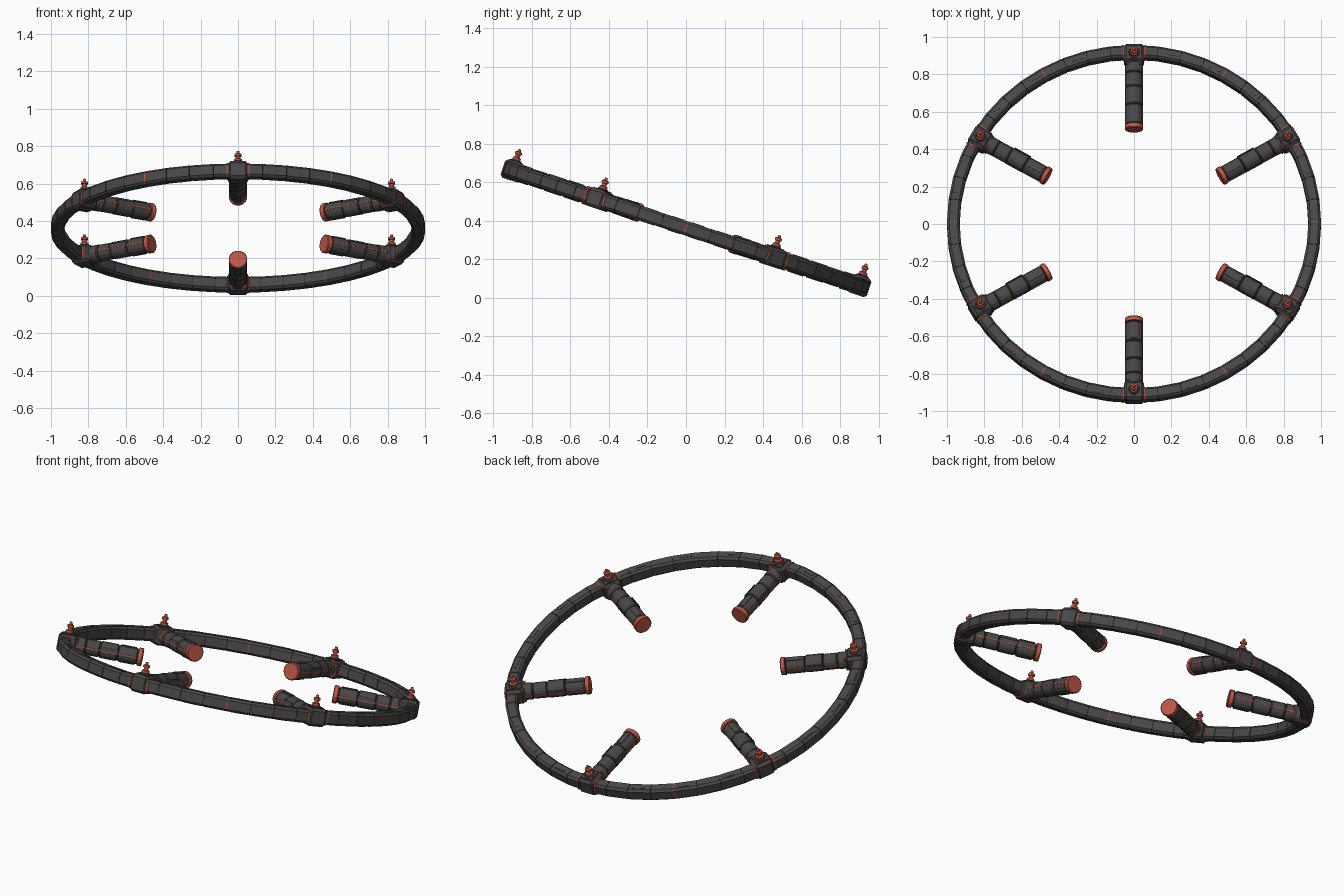
import bpy, bmesh, math
from mathutils import Matrix, Vector

if "Cube" in bpy.data.objects:
    bpy.data.objects.remove(bpy.data.objects["Cube"])

TILT = Matrix.Translation((0, 0, 0.362)) @ Matrix.Rotation(math.radians(-18.3), 4, 'X')
RING_R = 0.948


def material(name, col):
    m = bpy.data.materials.new(name)
    m.diffuse_color = (*col, 1)
    m.use_nodes = True
    m.node_tree.nodes["Principled BSDF"].inputs["Base Color"].default_value = m.diffuse_color
    return m


GREY = material("dark grey", (0.068, 0.064, 0.063))
BLACK = material("groove black", (0.022, 0.021, 0.021))
RED = material("coral red", (0.50, 0.095, 0.065))


def finish(bm, name, mats, matrix=Matrix()):
    bmesh.ops.recalc_face_normals(bm, faces=bm.faces)
    me = bpy.data.meshes.new(name)
    bm.to_mesh(me)
    bm.free()
    for m in mats:
        me.materials.append(m)
    ob = bpy.data.objects.new(name, me)
    bpy.context.collection.objects.link(ob)
    ob.matrix_world = TILT @ matrix
    return ob


def section(w, h, c):
    """Chamfered rectangle as (radial, height) points."""
    return [(w, h - c), (w - c, h), (c - w, h), (-w, h - c),
            (-w, c - h), (c - w, -h), (w - c, -h), (w, c - h)]


def arc_piece(bm, a0, a1, prof, r, mat=0):
    """Straight piece of ring between two angles in degrees."""
    loops = []
    for a in (a0, a1):
        c, s = math.cos(math.radians(a)), math.sin(math.radians(a))
        loops.append([bm.verts.new(((r + x) * c, (r + x) * s, z)) for x, z in prof])
    n = len(prof)
    faces = [bm.faces.new((loops[0][i], loops[0][(i + 1) % n],
                           loops[1][(i + 1) % n], loops[1][i])) for i in range(n)]
    faces += [bm.faces.new(loops[0]), bm.faces.new(loops[1])]
    for f in faces:
        f.material_index = mat


def lathe(name, prof, sides, mats, matrix):
    """Turned part along local z; prof rows are (radius, z, material of the band above)."""
    bm = bmesh.new()
    rows = [[bm.verts.new((r * math.cos((i + .5) * math.tau / sides),
                           r * math.sin((i + .5) * math.tau / sides), z))
             for i in range(sides)] for r, z, _ in prof]
    for k in range(len(rows) - 1):
        for i in range(sides):
            j = (i + 1) % sides
            f = bm.faces.new((rows[k][i], rows[k][j], rows[k + 1][j], rows[k + 1][i]))
            f.material_index = prof[k][2]
    bm.faces.new(rows[0]).material_index = prof[0][2]
    bm.faces.new(rows[-1]).material_index = prof[-1][2]
    return finish(bm, name, mats, matrix)


def box(name, size, centre, mat, matrix, bevel=0.0):
    bm = bmesh.new()
    bmesh.ops.create_cube(bm, size=1, matrix=Matrix.Translation(centre) @ Matrix.Diagonal((*size, 1)))
    if bevel:
        bmesh.ops.bevel(bm, geom=bm.edges[:], offset=bevel, segments=1, affect='EDGES', profile=0.5)
    return finish(bm, name, [mat], matrix)


# outer ring: plated segments over a dark core
bm = bmesh.new()
N = 48
step = 360 / N
for i in range(N):
    arc_piece(bm, i * step + .12, (i + 1) * step - .12, section(.034, .037, .012), 0.966)
finish(bm, "ring_segments", [GREY])

bm = bmesh.new()
for i in range(N):
    arc_piece(bm, i * step, (i + 1) * step, section(.031, .034, .012), 0.966)
finish(bm, "ring_core", [BLACK])

# red seams midway between the blocks, and at each block's edge
bm = bmesh.new()
for k in range(6):
    arc_piece(bm, k * 60 - .12, k * 60 + .12, section(.0335, .0365, .012), 0.966)
    for s in (-1, 1):
        a = 30 + k * 60 + s * 3.35
        arc_piece(bm, a - .2, a + .2, section(.037, .040, .012), 0.964)
finish(bm, "ring_red_seams", [RED])

# raised plates on the ring's upper and lower faces
bm = bmesh.new()
for i in range(0, N, 2):
    if i % 8 != 4:
        a = i * step
        for z in (.037, -.037):
            arc_piece(bm, a + 1.2, a + 5.2, [(.014, z + .002), (-.006, z + .002),
                                            (-.006, z - .002), (.014, z - .002)], 0.966)
finish(bm, "ring_plates", [GREY])

# barrel profile measured by distance from the ring centre
barrel = [(.046, .530, 0), (.050, .534, 0), (.050, .555, 0), (.044, .557, 2)]
for z0, z1, r in ((.560, .665, .045), (.669, .765, .047), (.769, .845, .045), (.849, .905, .047)):
    barrel += [(.041, z0 - .002, 2), (r - .003, z0, 1), (r, z0 + .004, 1),
               (r, z1 - .004, 1), (r - .003, z1, 2), (.041, z1 + .001, 2)]

bolt = [(.030, .048, 1), (.030, .056, 1), (.025, .060, 1), (.022, .060, 0), (.022, .072, 0),
        (.013, .076, 0), (.013, .088, 0), (.019, .090, 0), (.019, .102, 0),
        (.010, .106, 0), (.007, .119, 0)]

for k in range(6):
    spin = Matrix.Rotation(math.radians(30 + 60 * k), 4, 'Z')
    n = str(k + 1)
    # connector block on the ring
    box("block_" + n, (.108, .108, .100), (RING_R, 0, 0), GREY, spin, .014)
    box("block_top_plate_" + n, (.070, .070, .006), (RING_R, 0, .051), GREY, spin)
    box("block_inner_collar_" + n, (.006, .088, .084), (.892, 0, 0), RED, spin, .002)
    # inward-pointing barrel with red end cap
    lathe("barrel_" + n, barrel, 16, [RED, GREY, BLACK], spin @ Matrix.Rotation(math.pi / 2, 4, 'Y'))
    # thin red strips and dark ribs along the barrel
    for s in (-1, 1):
        box("barrel_red_strip_" + n, (.33, .004, .005), (.725, s * .0452, .0), RED, spin)
        box("barrel_rib_" + n, (.10, .003, .022), (.715, s * .0468, .012), GREY, spin)
        for z in (-1, 1):
            box("barrel_plate_" + n, (.085, .018, .004), (.613, s * .006, z * .0452), GREY, spin)
    # red bolt standing on the block
    lathe("bolt_" + n, bolt, 12, [RED, GREY], spin @ Matrix.Translation((RING_R, 0, 0)))
